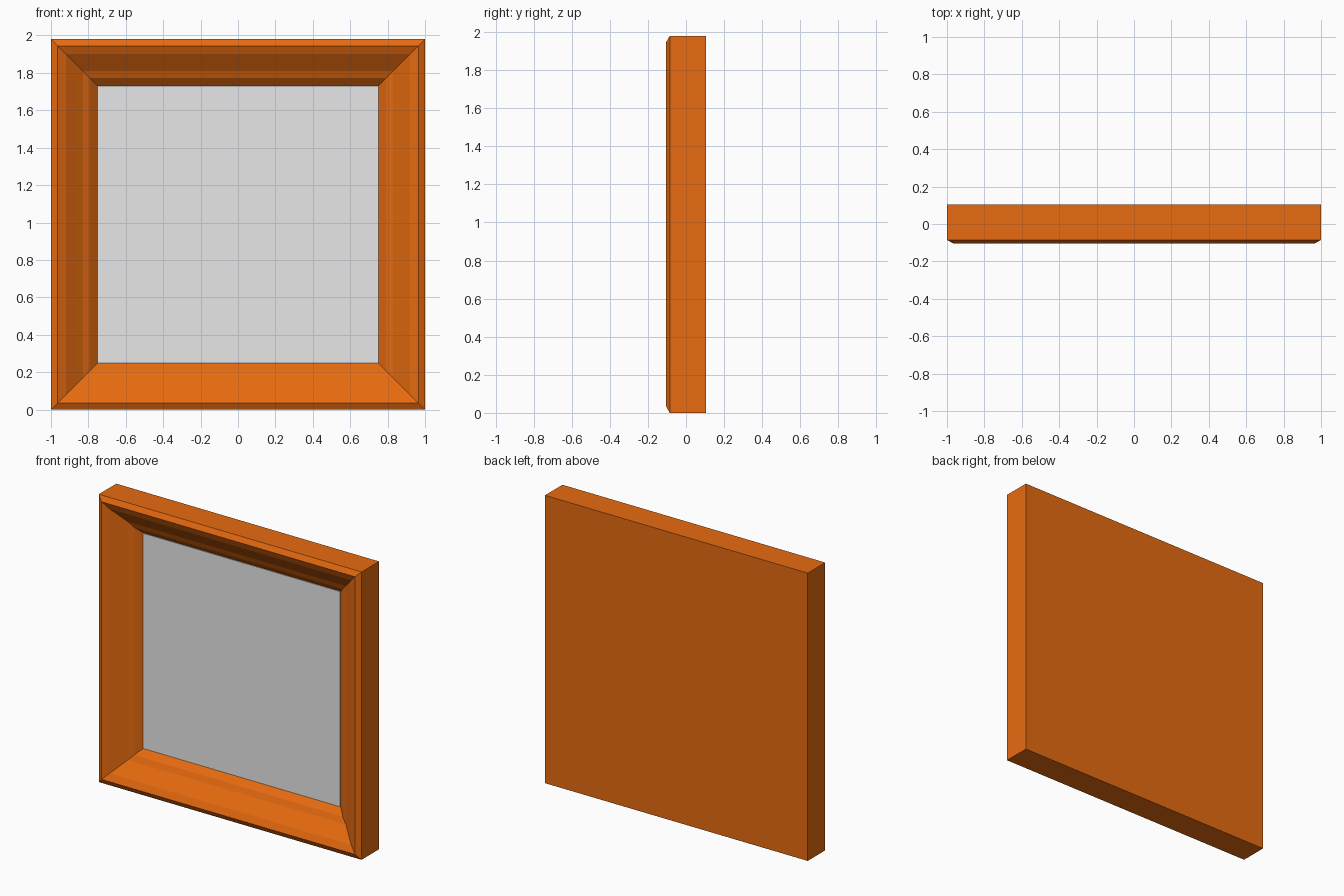
import bpy
import bmesh

WIDTH, HEIGHT = 2.0, 1.98

cube = bpy.data.objects.get("Cube")
if cube:
    bpy.data.objects.remove(cube, do_unlink=True)


def make_material(name, color):
    mat = bpy.data.materials.new(name)
    mat.use_nodes = True
    mat.diffuse_color = color
    mat.node_tree.nodes["Principled BSDF"].inputs["Base Color"].default_value = color
    return mat


def nested_rectangles(name, profile, mat):
    """Sweep an (inset, depth) profile around the rectangle with mitred corners, capping both ends."""
    bm = bmesh.new()
    rings = []
    for inset, y in profile:
        x, low, high = WIDTH / 2 - inset, inset, HEIGHT - inset
        corners = ((-x, low), (x, low), (x, high), (-x, high))
        rings.append([bm.verts.new((cx, y, cz)) for cx, cz in corners])
    for a, b in zip(rings, rings[1:]):
        for i in range(4):
            j = (i + 1) % 4
            bm.faces.new((a[i], a[j], b[j], b[i]))
    bm.faces.new(rings[0])
    bm.faces.new(rings[-1])
    bmesh.ops.recalc_face_normals(bm, faces=bm.faces)
    mesh = bpy.data.meshes.new(name)
    bm.to_mesh(mesh)
    bm.free()
    mesh.materials.append(mat)
    obj = bpy.data.objects.new(name, mesh)
    bpy.context.collection.objects.link(obj)
    return obj


orange = make_material("orange wood", (0.8, 0.147, 0.005, 1))
grey = make_material("light grey", (0.8, 0.8, 0.8, 1))

# Moulded frame: flat back, bevelled outer lip, stepped slope down to the recess
nested_rectangles("frame", [
    (0, 0.105), (0, -0.085), (0.035, -0.105),
    (0.08, -0.083), (0.13, -0.044), (0.17, -0.013),
    (0.207, 0.005), (0.25, 0.045),
], orange)

# Thin picture panel in the recess
nested_rectangles("picture_panel", [(0.25, 0.045), (0.25, 0.04)], grey)
